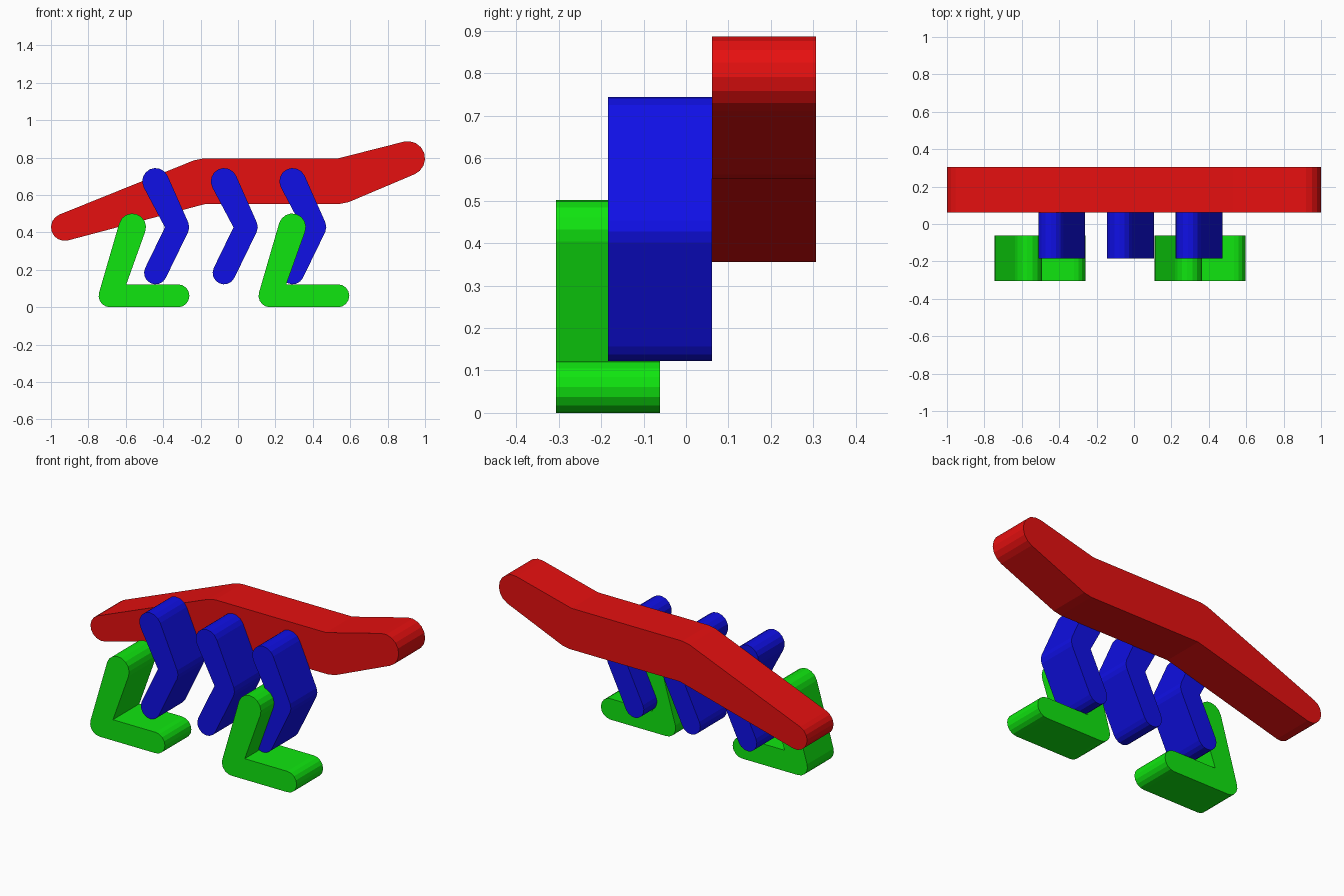
import bpy, bmesh, math
from mathutils import Vector

if "Cube" in bpy.data.objects:
    bpy.data.objects.remove(bpy.data.objects["Cube"])

U = 0.0612  # base module


def make_mat(name, rgb):
    m = bpy.data.materials.new(name)
    m.diffuse_color = (*rgb, 1)
    m.use_nodes = True
    m.node_tree.nodes["Principled BSDF"].inputs["Base Color"].default_value = m.diffuse_color
    return m


RED = make_mat("red", (0.79, 0.005, 0.005))
GREEN = make_mat("green", (0.005, 0.79, 0.005))
BLUE = make_mat("blue", (0.005, 0.005, 0.79))


def stroke_outline(path):
    """Counter-clockwise outline of a tapered round-ended stroke of (x, z, radius)."""
    loop = path + path[-2:0:-1]
    n = len(loop)
    last = len(path) - 1
    normals = []
    for i in range(n):
        a, b = loop[i], loop[(i + 1) % n]
        d = Vector((b[0] - a[0], b[1] - a[1]))
        s = (a[2] - b[2]) / d.length
        d.normalize()
        normals.append(d * s + Vector((d.y, -d.x)) * math.sqrt(1 - s * s))
    pts = []
    for i in range(n):
        c, r = Vector(loop[i][:2]), loop[i][2]
        n0, n1 = normals[i - 1], normals[i]
        start = math.atan2(n0.y, n0.x)
        turn = (math.atan2(n1.y, n1.x) - start) % math.tau
        if i not in (0, last) and turn > math.pi:
            # inner bend: sharp corner where the two edges meet
            pts.append(c + (n0 + n1) * (r / (1 + n0.dot(n1))))
        else:
            # outer bend or end cap: arc
            steps = max(1, round(turn / (math.pi / 8)))
            for k in range(steps + 1):
                t = start + turn * k / steps
                pts.append(c + Vector((math.cos(t), math.sin(t))) * r)
    return pts


def stroke_bar(name, path, y0, y1, mat, dx=0.0):
    bm = bmesh.new()
    verts = [bm.verts.new((p.x + dx, y0, p.y)) for p in stroke_outline(path)]
    face = bm.faces.new(verts)
    out = bmesh.ops.extrude_face_region(bm, geom=[face])
    moved = [v for v in out["geom"] if isinstance(v, bmesh.types.BMVert)]
    bmesh.ops.translate(bm, verts=moved, vec=(0, y1 - y0, 0))
    bmesh.ops.recalc_face_normals(bm, faces=bm.faces)
    me = bpy.data.meshes.new(name)
    bm.to_mesh(me)
    bm.free()
    me.materials.append(mat)
    ob = bpy.data.objects.new(name, me)
    bpy.context.collection.objects.link(ob)
    return ob


# long bent body bar at the back
body = [(-0.927, 0.428, 0.073), (-0.19, 11 * U, 0.121),
        (0.544, 11 * U, 0.121), (0.908, 13 * U, 0.092)]
stroke_bar("body", body, U, 5 * U, RED)

# three bent middle legs
leg = [(-0.441, 11 * U, 0.071), (-0.322, 7 * U, U), (-0.441, 3 * U, U)]
for i in range(3):
    stroke_bar(f"middle_leg_{i + 1}", leg, -3 * U, U, BLUE, 0.3665 * i)

# two front legs with flat feet
foot = [(-0.565, 7 * U, 0.073), (-0.684, U, U), (-0.321, U, U)]
for i in range(2):
    stroke_bar(f"footed_leg_{i + 1}", foot, -5 * U, -U, GREEN, 0.855 * i)
